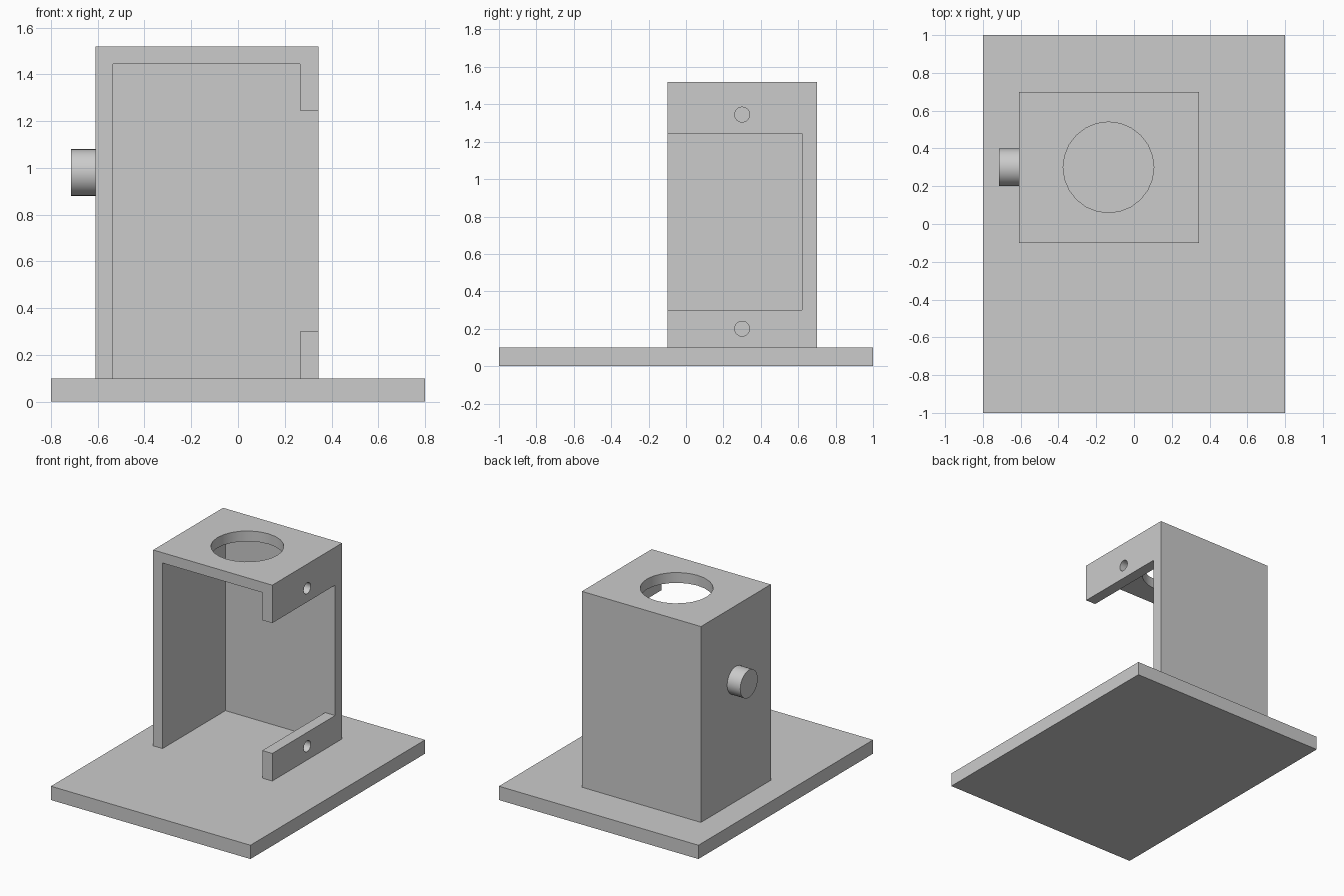
import bpy
import math

cube = bpy.data.objects.get("Cube")
if cube:
    bpy.data.objects.remove(cube, do_unlink=True)

grey = bpy.data.materials.new("plain grey")
grey.use_nodes = True
colour = (0.6, 0.6, 0.6, 1)
grey.diffuse_color = colour
grey.node_tree.nodes["Principled BSDF"].inputs["Base Color"].default_value = colour


def finish(name):
    obj = bpy.context.object
    obj.name = name
    obj.data.materials.append(grey)
    return obj


def box(name, low, high):
    centre = [(a + b) / 2 for a, b in zip(low, high)]
    bpy.ops.mesh.primitive_cube_add(size=1, location=centre)
    bpy.context.object.scale = [b - a for a, b in zip(low, high)]
    bpy.ops.object.transform_apply(location=False, rotation=False, scale=True)
    return finish(name)


def rod(name, centre, radius, depth, sides, along_x=False):
    turn = (0, math.pi / 2, 0) if along_x else (0, 0, 0)
    bpy.ops.mesh.primitive_cylinder_add(vertices=sides, radius=radius, depth=depth,
                                        location=centre, rotation=turn)
    return finish(name)


def cut(target, cutter):
    mod = target.modifiers.new("cut", "BOOLEAN")
    mod.operation = "DIFFERENCE"
    mod.solver = "EXACT"
    mod.object = cutter
    bpy.context.view_layer.objects.active = target
    bpy.ops.object.modifier_apply(modifier=mod.name)
    bpy.data.objects.remove(cutter, do_unlink=True)


def smooth(obj):
    bpy.ops.object.select_all(action="DESELECT")
    obj.select_set(True)
    bpy.context.view_layer.objects.active = obj
    bpy.ops.object.shade_smooth_by_angle(angle=math.radians(35))


# Base plate
box("base_plate", (-0.8, -1, 0), (0.8, 1, 0.1))

# Housing, hollowed from the front and below
housing = box("housing", (-0.61, -0.1, 0.1), (0.345, 0.7, 1.52))
cut(housing, box("cavity", (-0.535, -0.3, 0), (0.265, 0.62, 1.445)))

# Side opening that leaves an upper lip and a lower rail
cut(housing, box("side_opening", (0.2, -0.3, 0.3), (0.5, 0.62, 1.245)))

# Round opening in the roof
cut(housing, rod("roof_hole", (-0.135, 0.3, 1.5), 0.24, 0.4, 24))

# Screw holes in the lip and rail
for height in (0.2, 1.345):
    cut(housing, rod("screw_hole", (0.3, 0.3, height), 0.04, 0.3, 24, True))
smooth(housing)

# Knob on the closed side wall
smooth(rod("knob", (-0.6625, 0.3, 0.98), 0.1, 0.105, 32, True))
